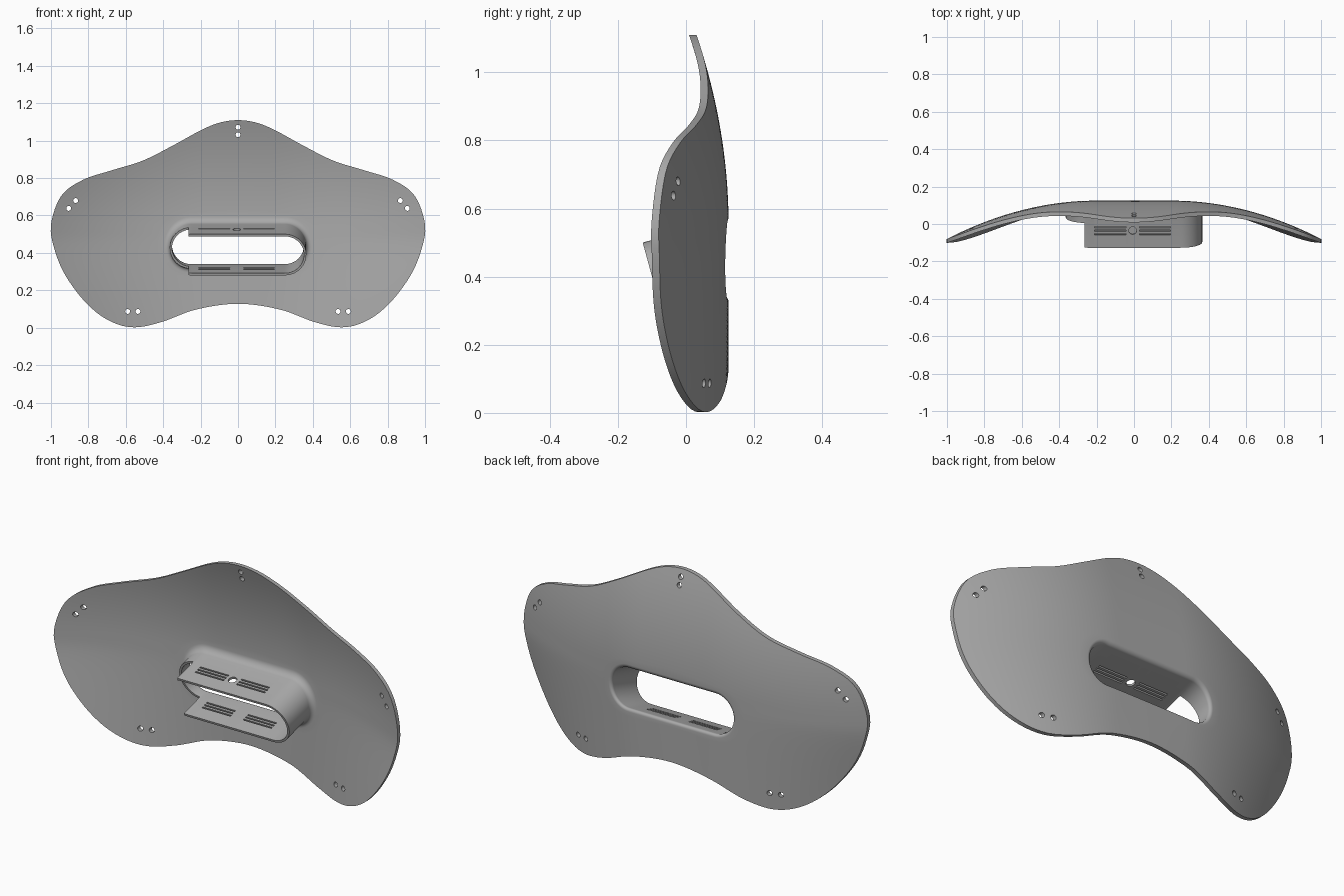
import bpy, bmesh, math
from mathutils import Vector, Matrix

cube = bpy.data.objects.get("Cube")
if cube:
    bpy.data.objects.remove(cube, do_unlink=True)

N = 160                                   # points around each ring
THICK, WALL, FILLET = 0.022, 0.012, 0.03
HALF_W, HALF_H = 0.365, 0.114             # grip tube cross-section
END = Vector((0, -0.097, 0.39))           # centre of the grip's front end
AXIS = Vector((0, -0.965, -0.263))        # grip direction, forward and down
UP = Vector((0, -0.263, 0.965))


def back_y(x, z):
    """Curved back surface of the plate."""
    side = max(0.0, abs(x) - 0.2)
    high = max(0.0, z - 0.55)
    low = max(0.0, 0.5 - z)
    return 0.125 - 0.32 * side**2 - 0.3 * high**2 - 0.2 * x * x * low**2 / (low + 0.1)


def resample(pts, n):
    """Even spacing around a closed 2D loop."""
    pts = pts + [pts[0]]
    run = [0.0]
    for a, b in zip(pts, pts[1:]):
        run.append(run[-1] + (b - a).length)
    out, i = [], 0
    for k in range(n):
        d = run[-1] * k / n
        while run[i + 1] < d:
            i += 1
        out.append(pts[i].lerp(pts[i + 1], (d - run[i]) / (run[i + 1] - run[i])))
    return out


def smooth_loop(pts, steps=16):
    """Closed Catmull-Rom curve."""
    out, n = [], len(pts)
    for i in range(n):
        a, b, c, d = (pts[(i + k) % n] for k in (-1, 0, 1, 2))
        for s in range(steps):
            t = s / steps
            out.append(0.5 * (2 * b + (c - a) * t + (2 * a - 5 * b + 4 * c - d) * t**2
                              + (3 * b - a - 3 * c + d) * t**3))
    return out


def stadium(off):
    """Rounded slot from bottom centre, counter-clockwise."""
    r, w = HALF_H + off, HALF_W - HALF_H
    pts = [Vector((0, -r))]
    for cx, start in ((w, -90), (-w, 90)):
        for k in range(41):
            a = math.radians(start + k * 4.5)
            pts.append(Vector((cx + r * math.cos(a), r * math.sin(a))))
    return resample(pts, N)


def tube_ring(off, s=0.0):
    return [END + Vector((p.x, 0, 0)) + UP * p.y + AXIS * s for p in stadium(off)]


def surface_ring(off, depth, shift=0.0):
    """Tube ring slid along its axis onto the plate surface."""
    ring = []
    for p in tube_ring(off):
        q = p.copy()
        for _ in range(8):
            q = p + AXIS * ((back_y(q.x, q.z) - depth - p.y) / AXIS.y)
        ring.append(q + AXIS * shift)
    return ring


# Plate outline, right half mirrored
half = [(0, 0.128), (0.225, 0.097), (0.41, 0.03), (0.56, 0.002), (0.69, 0.038), (0.81, 0.13),
        (0.92, 0.275), (0.98, 0.415), (1.0, 0.55), (0.945, 0.705), (0.83, 0.79), (0.68, 0.84),
        (0.51, 0.893), (0.35, 0.973), (0.2, 1.055), (0.1, 1.096), (0, 1.11)]
loop = [Vector(p) for p in half] + [Vector((-x, z)) for x, z in half[-2:0:-1]]
outline = resample(smooth_loop(loop), N)


def plate_rings(inner, depth, count=14):
    rings = []
    for k in range(count + 1):
        t = k / count
        ring = []
        for p, o in zip(inner, outline):
            x, z = p.x + (o.x - p.x) * t, p.z + (o.y - p.z) * t
            ring.append(Vector((x, back_y(x, z) - depth, z)))
        rings.append(ring)
    return rings


# Shell as one closed loft: tube inside, back, outline, front, fillet, tube outside
ARC = [math.radians(a) for a in (15, 30, 45, 60, 75, 90)]
LIP = 0.018
rings = [tube_ring(-WALL)]
for a in reversed(ARC):
    rings.append(surface_ring(-WALL + LIP * (1 - math.sin(a)), 0, LIP * (1 - math.cos(a))))
rings += plate_rings(surface_ring(LIP - WALL, 0), 0)
rings += reversed(plate_rings(surface_ring(FILLET, THICK), THICK))
for a in ARC:
    rings.append(surface_ring(FILLET * (1 - math.sin(a)), THICK, FILLET * (1 - math.cos(a))))
rings.append(tube_ring(0))


def make_object(name, bm):
    bmesh.ops.recalc_face_normals(bm, faces=bm.faces)
    mesh = bpy.data.meshes.new(name)
    bm.to_mesh(mesh)
    bm.free()
    obj = bpy.data.objects.new(name, mesh)
    bpy.context.collection.objects.link(obj)
    return obj


bm = bmesh.new()
verts = [[bm.verts.new(p) for p in ring] for ring in rings]
for i, ring in enumerate(verts):
    nxt = verts[(i + 1) % len(verts)]
    for j in range(N):
        k = (j + 1) % N
        bm.faces.new((ring[j], ring[k], nxt[k], nxt[j]))
plate = make_object("curved_plate_with_grip", bm)

# Cutters, placed in the tilted grip frame or straight through the plate
bm = bmesh.new()
frame = Matrix((Vector((1, 0, 0)), AXIS, UP)).transposed().to_4x4()
frame.translation = END


def cut_box(x0, x1, s0, s1, v):
    m = Matrix.Translation(((x0 + x1) / 2, (s0 + s1) / 2, 0)) @ Matrix.Diagonal((x1 - x0, s1 - s0, 2 * v, 1))
    bmesh.ops.create_cube(bm, size=1, matrix=frame @ m)


def cut_hole(matrix, r, depth):
    bmesh.ops.create_cone(bm, cap_ends=True, segments=24, radius1=r, radius2=r,
                          depth=depth, matrix=matrix)


# Open end of the grip
cut_box(-0.42, -0.265, -0.137, 0.05, 0.15)
# Vent slits through both grip walls
for cx in (-0.127, 0.113):
    for s in (-0.076, -0.095, -0.114):
        cut_box(cx - 0.083, cx + 0.083, s - 0.004, s + 0.004, 0.13)
# Round hole in the upper wall
cut_hole(frame @ Matrix.Translation((-0.007, -0.095, 0.1)), 0.021, 0.08)
# Strap holes
holes = [(0, 1.072), (0, 1.032)]
for side in (-1, 1):
    holes += [(side * x, z) for x, z in ((0.59, 0.087), (0.535, 0.087), (0.905, 0.638), (0.868, 0.68))]
for x, z in holes:
    cut_hole(Matrix.Translation((x, back_y(x, z), z)) @ Matrix.Rotation(math.pi / 2, 4, 'X'), 0.013, 0.2)
cutter = make_object("cutters", bm)
cutter.hide_render = True

bpy.ops.object.select_all(action='DESELECT')
bpy.context.view_layer.objects.active = plate
plate.select_set(True)
mod = plate.modifiers.new("openings", 'BOOLEAN')
mod.operation, mod.solver, mod.object = 'DIFFERENCE', 'EXACT', cutter
bpy.ops.object.modifier_apply(modifier=mod.name)
bpy.data.objects.remove(cutter, do_unlink=True)
bpy.ops.object.shade_smooth_by_angle(angle=math.radians(30))

# Single grey finish
grey = bpy.data.materials.new("plain_grey")
grey.use_nodes = True
colour = (0.4, 0.4, 0.4, 1)
grey.diffuse_color = colour
grey.node_tree.nodes["Principled BSDF"].inputs["Base Color"].default_value = colour
plate.data.materials.clear()
plate.data.materials.append(grey)
